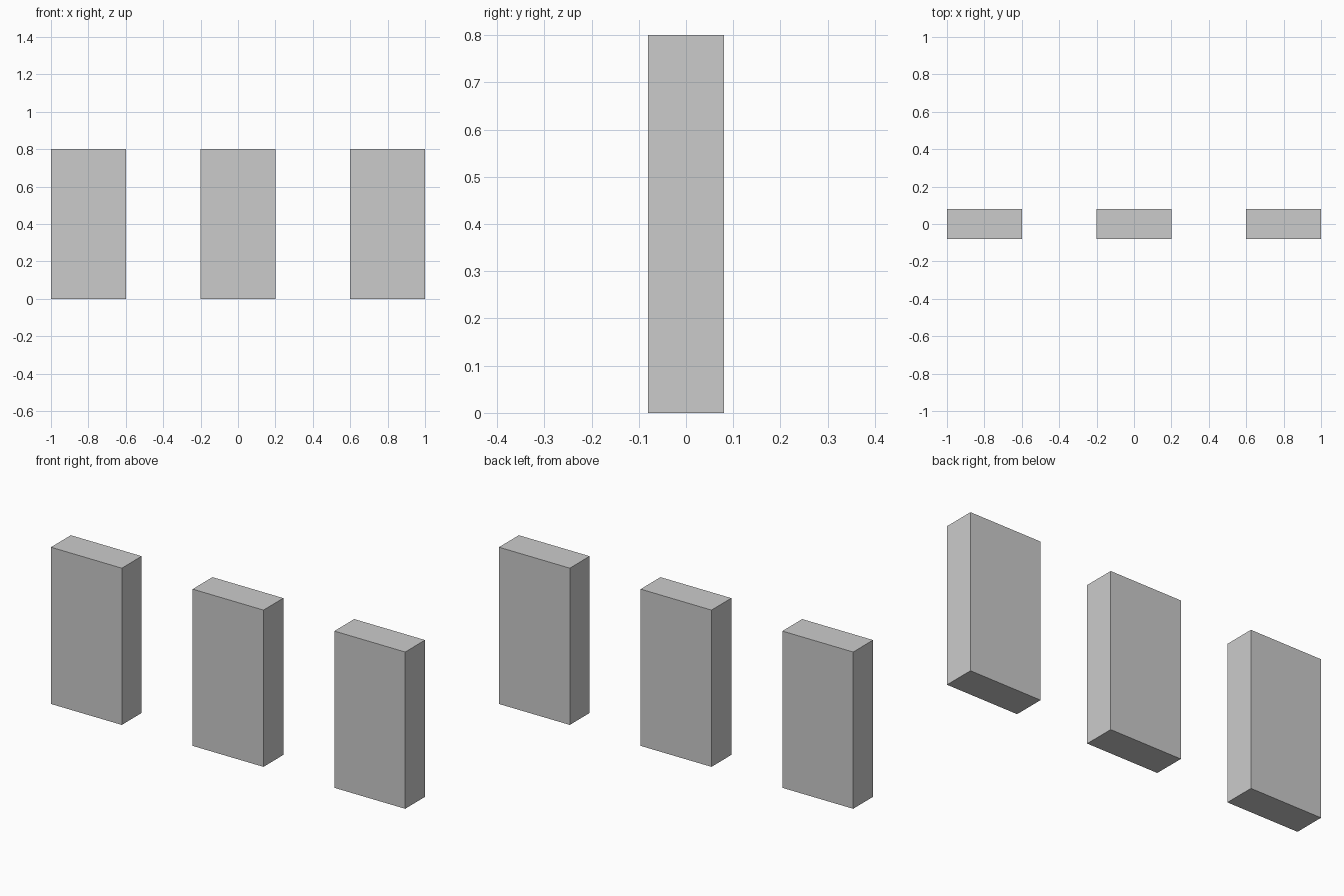
import bpy

if "Cube" in bpy.data.objects:
    bpy.data.objects.remove(bpy.data.objects["Cube"])

WIDTH, DEPTH, HEIGHT = 0.4, 0.16, 0.8


def add_slab(name, x):
    bpy.ops.mesh.primitive_cube_add(size=1, location=(x, 0, HEIGHT / 2))
    slab = bpy.context.object
    slab.name = name
    slab.scale = (WIDTH, DEPTH, HEIGHT)
    bpy.ops.object.transform_apply(location=False, rotation=False, scale=True)


# Three identical upright slabs in a row
for name, x in (("left_slab", -0.8), ("middle_slab", 0), ("right_slab", 0.8)):
    add_slab(name, x)
